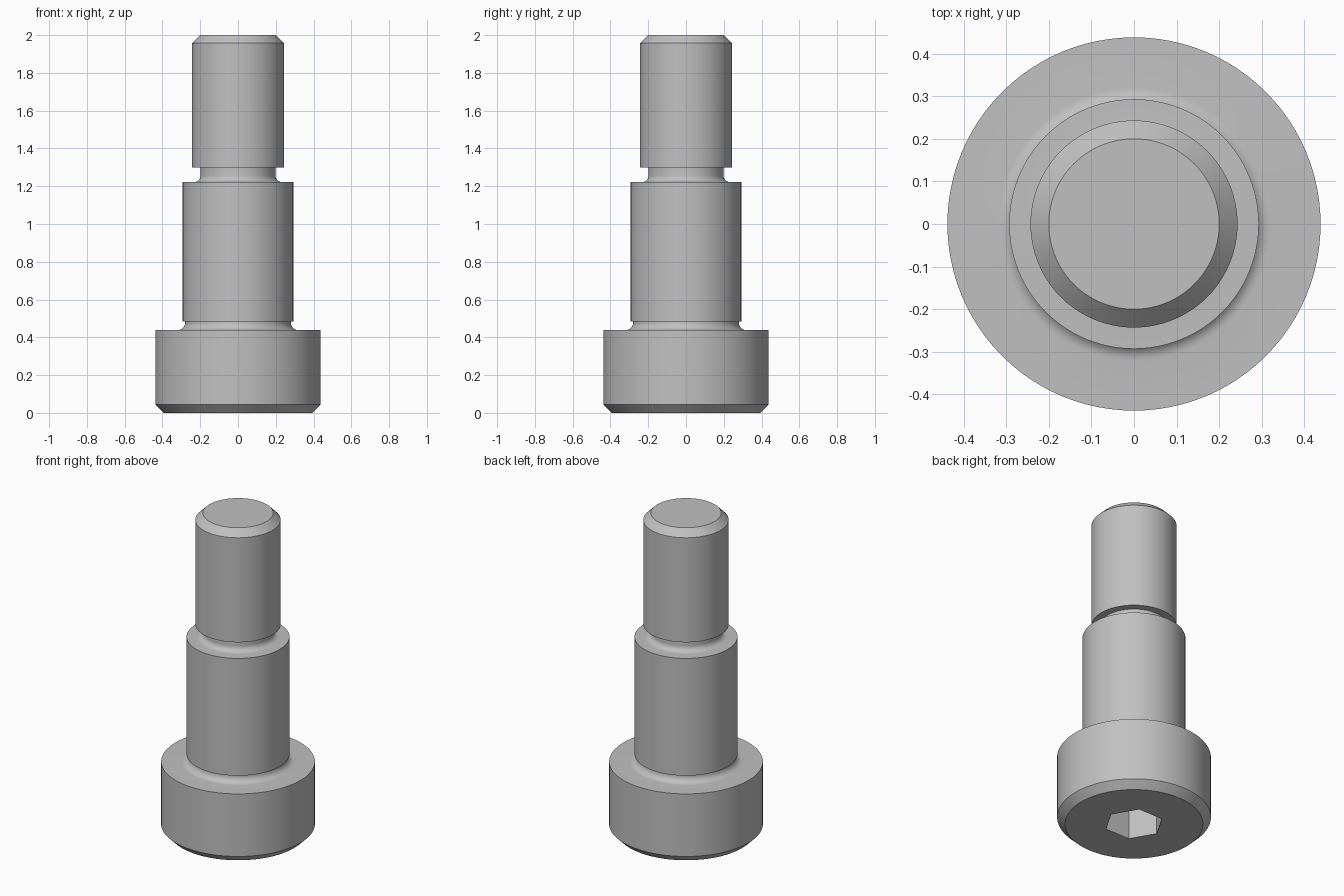
import bpy, bmesh, math

cube = bpy.data.objects.get("Cube")
if cube:
    bpy.data.objects.remove(cube, do_unlink=True)

SEGMENTS = 96

steel = bpy.data.materials.new("plain grey steel")
steel.use_nodes = True
GREY = (0.53, 0.53, 0.53, 1)
steel.diffuse_color = GREY
steel.node_tree.nodes["Principled BSDF"].inputs["Base Color"].default_value = GREY


def fillet(neck, z, rad, steps=8):
    """Concave quarter arc from a flat at height z up to a neck radius."""
    angles = [math.pi / 2 * i / steps for i in range(steps + 1)]
    return [(neck + rad - rad * math.sin(a), z + rad - rad * math.cos(a)) for a in angles]


def lathe(name, profile, sides, phase=0.0):
    """Closed solid of revolution about z from (radius, height) points."""
    bm = bmesh.new()
    rings = []
    for r, z in profile:
        angles = [phase + 2 * math.pi * i / sides for i in range(sides)]
        rings.append([bm.verts.new((r * math.cos(a), r * math.sin(a), z)) for a in angles])
    for low, high in zip(rings, rings[1:]):
        for i in range(sides):
            j = (i + 1) % sides
            bm.faces.new((low[i], low[j], high[j], high[i]))
    bm.faces.new(rings[0][::-1])
    bm.faces.new(rings[-1])
    bm.normal_update()
    mesh = bpy.data.meshes.new(name)
    bm.to_mesh(mesh)
    bm.free()
    mesh.materials.append(steel)
    obj = bpy.data.objects.new(name, mesh)
    bpy.context.collection.objects.link(obj)
    return obj


# Chamfered head, shoulder with undercut, relief neck, chamfered end
head = [(0.393, 0), (0.438, 0.045), (0.438, 0.438)]
shoulder = fillet(0.28, 0.438, 0.04) + [(0.28, 0.485), (0.293, 0.485), (0.293, 1.222)]
shank = fillet(0.198, 1.222, 0.035) + [(0.198, 1.3), (0.243, 1.3), (0.243, 1.957), (0.2, 2)]
bolt = lathe("shoulder_bolt", head + shoulder + shank, SEGMENTS)

# Hexagonal drive socket in the underside of the head
cutter = lathe("socket_cutter", [(0.169, -0.1), (0.169, 0.22)], 6)
cutter.hide_render = True

cut = bolt.modifiers.new("hex socket", "BOOLEAN")
cut.operation = "DIFFERENCE"
cut.solver = "EXACT"
cut.object = cutter
bpy.ops.object.select_all(action="DESELECT")
bpy.context.view_layer.objects.active = bolt
bolt.select_set(True)
bpy.ops.object.modifier_apply(modifier=cut.name)
bpy.data.objects.remove(cutter, do_unlink=True)
bpy.ops.object.shade_smooth_by_angle(angle=math.radians(30))
